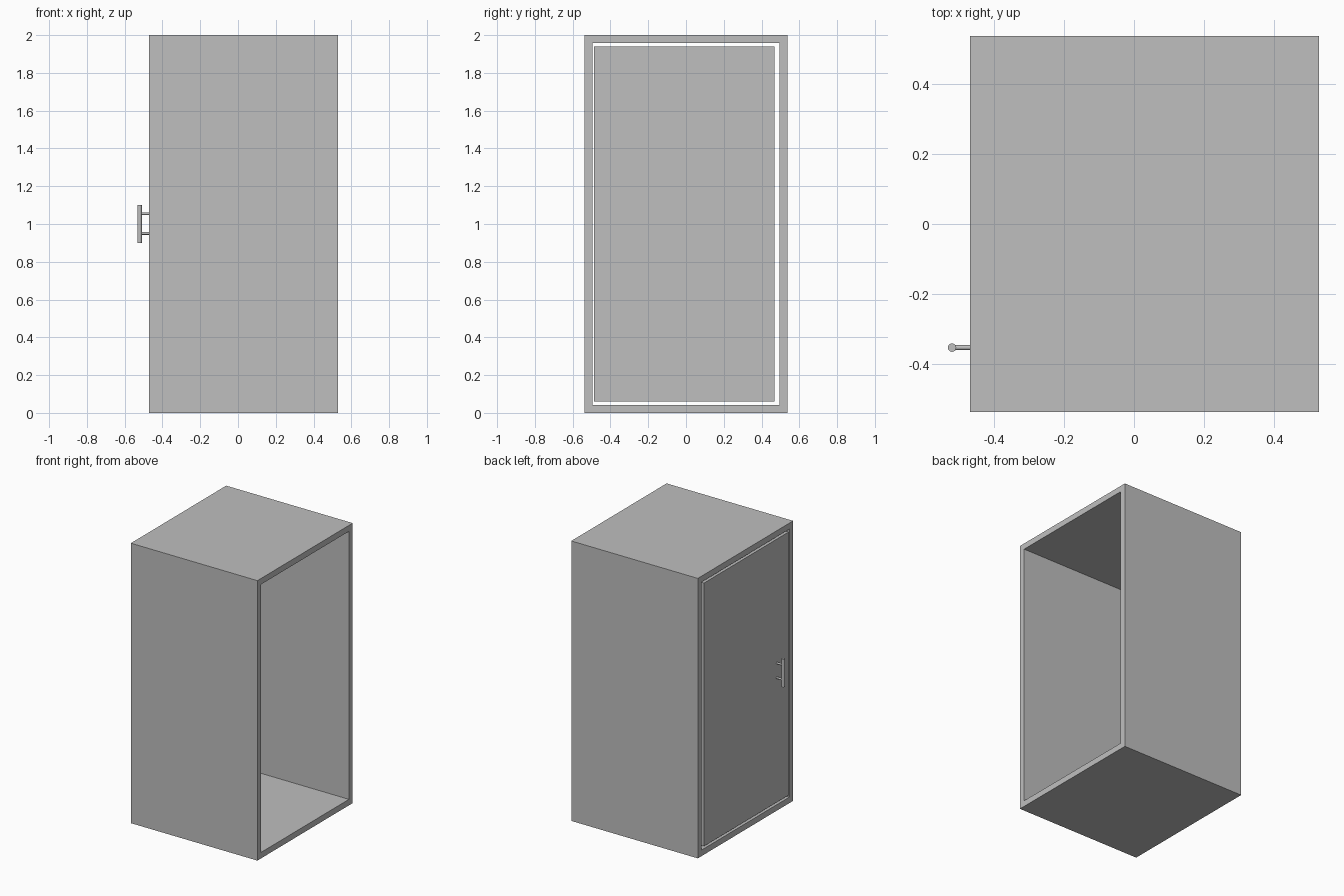
import bpy
import bmesh
from math import radians

old = bpy.data.objects.get("Cube")
if old:
    bpy.data.objects.remove(old, do_unlink=True)

grey = bpy.data.materials.new("light grey")
grey.use_nodes = True
colour = (0.52, 0.52, 0.52, 1)
grey.diffuse_color = colour
grey.node_tree.nodes["Principled BSDF"].inputs["Base Color"].default_value = colour


def box(name, low, high, open_ends=False):
    """Box between two corners, optionally without its x-facing ends."""
    bm = bmesh.new()
    bmesh.ops.create_cube(bm, size=1)
    for v in bm.verts:
        v.co = [lo + (c + 0.5) * (hi - lo) for c, lo, hi in zip(v.co, low, high)]
    if open_ends:
        bm.normal_update()
        ends = [f for f in bm.faces if abs(f.normal.x) > 0.9]
        bmesh.ops.delete(bm, geom=ends, context="FACES_ONLY")
    mesh = bpy.data.meshes.new(name)
    bm.to_mesh(mesh)
    bm.free()
    obj = bpy.data.objects.new(name, mesh)
    bpy.context.collection.objects.link(obj)
    mesh.materials.append(grey)
    return obj


def rod(name, radius, length, centre, turn=0):
    """Smooth round rod, upright unless turned about y."""
    bpy.ops.mesh.primitive_cylinder_add(
        vertices=32, radius=radius, depth=length,
        location=centre, rotation=(0, radians(turn), 0))
    obj = bpy.context.object
    obj.name = name
    obj.data.materials.append(grey)
    bpy.ops.object.shade_smooth_by_angle(angle=radians(40))
    return obj


# Cabinet shell: a square tube open along x
WALL = 0.043
FACE = -0.47
shell = box("cabinet_shell", (FACE, -0.538, 0), (0.53, 0.538, 2), open_ends=True)
thick = shell.modifiers.new("wall thickness", "SOLIDIFY")
thick.thickness = WALL
thick.offset = -1
thick.use_even_offset = True

# Door, set in the left end with a narrow gap all round
box("door", (FACE, -0.487, 0.06), (FACE + WALL, 0.468, 1.94))

# Pull handle: upright bar on two short posts
BAR_X, BAR_Y = -0.521, -0.354
rod("handle_bar", 0.012, 0.2, (BAR_X, BAR_Y, 1.0))
for name, z in (("lower", 0.95), ("upper", 1.055)):
    length = FACE - BAR_X + 0.005
    rod(name + "_handle_post", 0.007, length, (BAR_X + length / 2, BAR_Y, z), turn=90)
